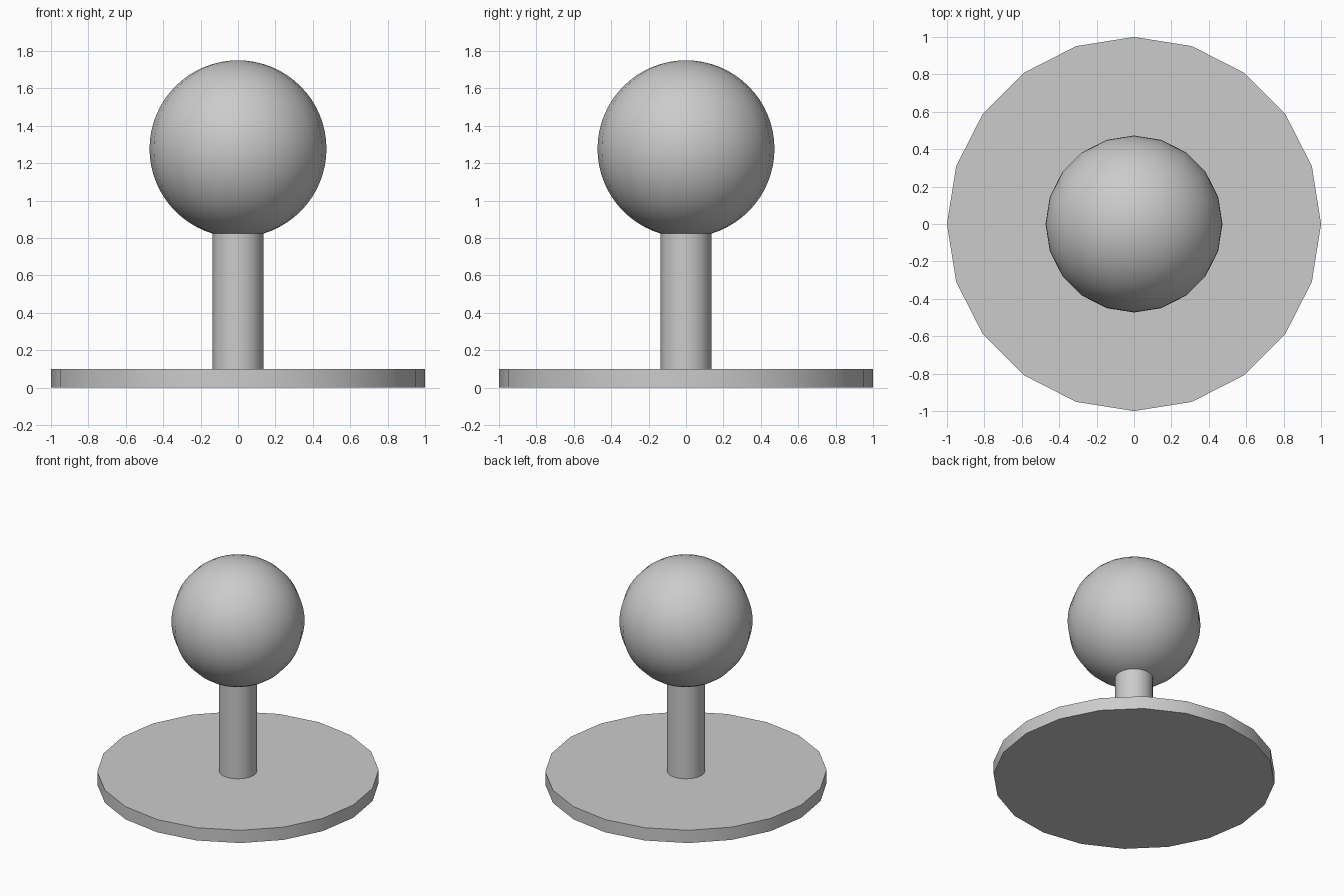
import bpy
import math

if "Cube" in bpy.data.objects:
    bpy.data.objects.remove(bpy.data.objects["Cube"])

SIDES = 20


def finish(name):
    obj = bpy.context.object
    obj.name = name
    bpy.ops.object.shade_smooth_by_angle(angle=math.radians(35))
    return obj


def disc(name, radius, bottom, top):
    # rotated so a vertex lies on each axis
    bpy.ops.mesh.primitive_cylinder_add(vertices=SIDES, radius=radius, depth=top - bottom,
                                        location=(0, 0, (bottom + top) / 2))
    return finish(name)


# Flat round foot and upright stem
disc("base", 1.0, 0.0, 0.1)
disc("stem", 0.135, 0.1, 0.83)

# Round ball on top of the stem
bpy.ops.mesh.primitive_uv_sphere_add(segments=SIDES, ring_count=32, radius=0.473,
                                     location=(0, 0, 1.277))
finish("ball")
